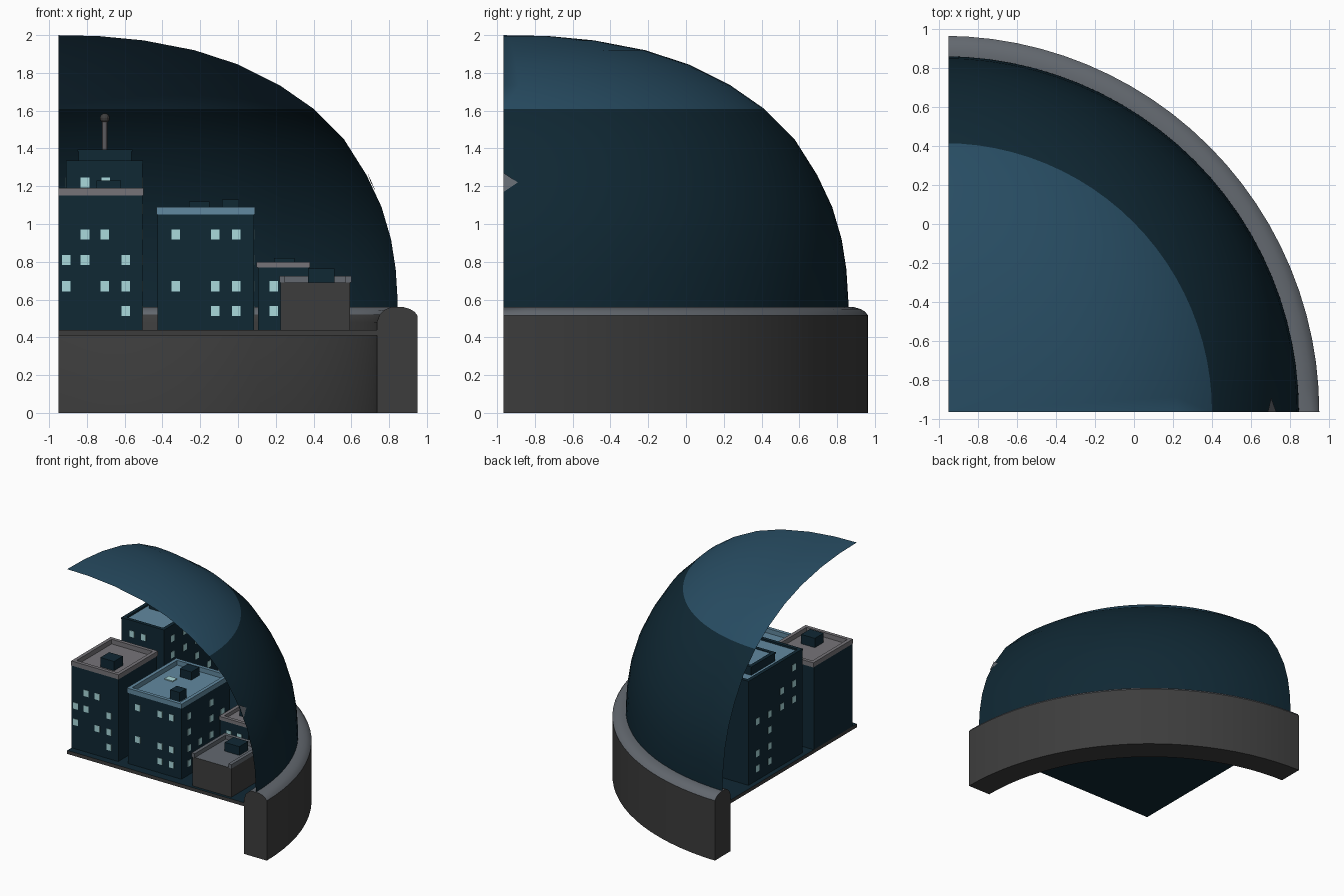
import bpy, bmesh, math, random
from mathutils import Vector

if "Cube" in bpy.data.objects:
    bpy.data.objects.remove(bpy.data.objects["Cube"])
random.seed(4)


def material(name, rgb):
    m = bpy.data.materials.new(name)
    m.use_nodes = True
    m.diffuse_color = (*rgb, 1)
    m.node_tree.nodes["Principled BSDF"].inputs["Base Color"].default_value = (*rgb, 1)
    return m


NAVY = material("dark navy", (0.005, 0.021, 0.034))
BLUE = material("mid navy", (0.021, 0.074, 0.125))
STEEL = material("steel blue", (0.12, 0.25, 0.35))
SLATE = material("slate grey", (0.125, 0.14, 0.16))
TAUPE = material("warm grey", (0.18, 0.175, 0.19))
GREY = material("dark grey", (0.046, 0.046, 0.046))
GLOW = material("window cyan", (0.40, 0.70, 0.72))

CENTRE = Vector((-0.98, -0.965, 0))   # axis of the globe
CUT_X, CUT_Y, GROUND = -0.95, -0.965, 0.44


def finish(bm, name, mats, rule=None):
    """Turn a bmesh into an object; rule maps a face to a material index."""
    bm.normal_update()
    if rule:
        for f in bm.faces:
            f.material_index = rule(f)
    me = bpy.data.meshes.new(name)
    bm.to_mesh(me)
    bm.free()
    for m in mats:
        me.materials.append(m)
    ob = bpy.data.objects.new(name, me)
    bpy.context.collection.objects.link(ob)
    return ob


def add_box(bm, x0, x1, y0, y1, z0, z1):
    vs = bmesh.ops.create_cube(bm, size=1)["verts"]
    for v in vs:
        v.co = ((x0, x1)[v.co.x > 0], (y0, y1)[v.co.y > 0], (z0, z1)[v.co.z > 0])


def box(name, mats, *size, rule=None):
    bm = bmesh.new()
    add_box(bm, *size)
    return finish(bm, name, mats, rule)


def quarter_lathe(name, profile, mats, rule, solid=True):
    """Revolve an (r, z) profile and keep the quarter behind both cuts."""
    bm = bmesh.new()
    vs = [bm.verts.new(CENTRE + Vector((r, 0, z))) for r, z in profile]
    pairs = list(zip(vs, vs[1:])) + ([(vs[-1], vs[0])] if solid else [])
    es = [bm.edges.new(p) for p in pairs]
    bmesh.ops.spin(bm, geom=vs + es, cent=CENTRE, axis=(0, 0, 1),
                   angle=math.tau, steps=96)
    bmesh.ops.remove_doubles(bm, verts=bm.verts, dist=1e-4)
    for co, no in (((0, CUT_Y, 0), (0, -1, 0)), ((CUT_X, 0, 0), (-1, 0, 0))):
        bmesh.ops.bisect_plane(bm, geom=bm.verts[:] + bm.edges[:] + bm.faces[:],
                               plane_co=co, plane_no=no, clear_outer=True)
        if solid:
            bmesh.ops.holes_fill(bm, edges=[e for e in bm.edges if e.is_boundary], sides=0)
    bmesh.ops.recalc_face_normals(bm, faces=bm.faces)
    if not solid:
        # Make the open shell face away from the axis
        if sum(f.normal.dot(f.calc_center_median() - CENTRE) for f in bm.faces) < 0:
            bmesh.ops.reverse_faces(bm, faces=bm.faces)
    ob = finish(bm, name, mats, rule)
    bpy.ops.object.select_all(action='DESELECT')
    ob.select_set(True)
    bpy.context.view_layer.objects.active = ob
    bpy.ops.object.shade_smooth_by_angle(angle=math.radians(32))
    return ob


def is_cut(f):
    return f.normal.x < -0.99 and f.calc_center_median().x < CUT_X + 0.01 or \
        f.normal.y < -0.99 and f.calc_center_median().y < CUT_Y + 0.01


# Base ring with a rounded, paler top
ring = [(1.715, 0), (1.93, 0), (1.93, 0.515), (1.915, 0.535), (1.89, 0.55),
        (1.855, 0.56), (1.79, 0.56), (1.755, 0.545), (1.73, 0.52), (1.715, 0.48)]
quarter_lathe("base_ring", ring, [GREY, SLATE],
              lambda f: int(f.calc_center_median().z > 0.515 and not is_cut(f)))

# Ground plate
quarter_lathe("ground_plate", [(0, 0.41), (1.72, 0.41), (1.72, GROUND), (0, GROUND)],
              [GREY, NAVY], lambda f: int(abs(f.normal.z) > 0.9))

# Dome shell with a lighter cap
dome = [(1.826, 0.5), (1.825, 0.6), (1.815, 0.76), (1.79, 0.92), (1.74, 1.09),
        (1.66, 1.26), (1.54, 1.45), (1.38, 1.61), (1.2, 1.735), (0.98, 1.845),
        (0.75, 1.92), (0.48, 1.972), (0.24, 1.995), (0, 2)]
quarter_lathe("dome", dome, [NAVY, BLUE],
              lambda f: int(f.calc_center_median().z > 1.61), solid=False)

# Small grey fleck on the dome edge
bm = bmesh.new()
bm.faces.new([bm.verts.new(p) for p in
              ((0.73, CUT_Y, 1.17), (0.703, -0.89, 1.22), (0.686, CUT_Y, 1.27))])
finish(bm, "dome_fleck", [SLATE])


def parapet(name, mat, x0, x1, y0, y1, z0, z1, front=True):
    t, o = 0.03, 0.006
    x0, x1, y0, y1 = max(x0 - o, CUT_X), x1 + o, y0 - o, y1 + o
    bm = bmesh.new()
    add_box(bm, x0, x0 + t, y0, y1, z0, z1)
    add_box(bm, x1 - t, x1, y0, y1, z0, z1)
    add_box(bm, x0 + t, x1 - t, y1 - t, y1, z0, z1)
    if front:
        add_box(bm, x0 + t, x1 - t, y0, y0 + t, z0, z1)
    finish(bm, name, [mat])


def windows(name, spots, side, plane):
    """Thin lit panes at (u, z) on a wall; side is the wall's axis."""
    bm = bmesh.new()
    w, h, d = 0.023, 0.027, 0.003
    for u, z in spots:
        if side == "y":
            add_box(bm, max(u - w, CUT_X), u + w, plane - d, plane + d, z - h, z + h)
        else:
            add_box(bm, plane - d, plane + d, u - w, u + w, z - h, z + h)
    finish(bm, name, [GLOW])


def scatter(start, end, count, rows, chance=0.6):
    step = (end - start) / count
    return [(start + step * (i + 0.5), z) for i in range(count) for z in rows
            if random.random() < chance]


def building(name, wall, roof, x0, x1, y0, y1, top, rim, front=True):
    box(name + "_walls", [wall, roof], x0, x1, y0, y1, GROUND, top,
        rule=lambda f: int(f.normal.z > 0.9))
    parapet(name + "_parapet", roof, x0, x1, y0, y1, top, rim, front)


ROWS = (0.54, 0.67, 0.81, 0.945)

# Front left block
building("left_block", NAVY, TAUPE, CUT_X, -0.506, -0.905, -0.38, 1.15, 1.19)
box("left_block_roof_unit", [NAVY], -0.75, -0.62, -0.8, -0.68, 1.15, 1.23)
lit = {-0.91: (1, 2), -0.81: (2, 3), -0.705: (1, 3), -0.595: (0, 1, 2)}
windows("left_block_windows", [(x, ROWS[i]) for x in lit for i in lit[x]], "y", -0.905)

# Middle block
building("middle_block", NAVY, STEEL, -0.425, 0.085, -0.89, -0.23, 1.05, 1.09)
box("middle_roof_unit_front", [NAVY], -0.085, 0.005, -0.8, -0.71, 1.05, 1.13)
box("middle_roof_unit_back", [NAVY], -0.26, -0.15, -0.42, -0.31, 1.05, 1.12)
box("middle_skylight", [GLOW], -0.33, -0.25, -0.53, -0.47, 1.05, 1.058)
windows("middle_front_windows",
        [(x, ROWS[i]) for x in (-0.33, -0.12, -0.01) for i in (0, 1, 3)
         if (x, i) != (-0.33, 0)], "y", -0.89)
windows("middle_side_windows", scatter(-0.86, -0.26, 4, ROWS), "x", 0.085)

# Tall tower with a stepped top and mast
box("tower_walls", [NAVY, STEEL], -0.91, -0.505, -0.285, 0.45, GROUND, 1.32,
    rule=lambda f: int(f.normal.z > 0.9))
parapet("tower_parapet", NAVY, -0.905, -0.51, -0.28, 0.445, 1.32, 1.335)
box("tower_step", [NAVY, STEEL], -0.845, -0.565, 0.0, 0.32, 1.32, 1.39,
    rule=lambda f: int(f.normal.z > 0.9))
parapet("tower_step_rim", NAVY, -0.845, -0.565, 0.0, 0.32, 1.385, 1.395)
bm = bmesh.new()
bmesh.ops.create_cone(bm, cap_ends=True, segments=10, radius1=0.016, radius2=0.016, depth=0.18)
bmesh.ops.translate(bm, verts=bm.verts, vec=(-0.705, 0.16, 1.47))
finish(bm, "mast", [TAUPE])
bm = bmesh.new()
bmesh.ops.create_uvsphere(bm, u_segments=12, v_segments=8, radius=0.026)
bmesh.ops.translate(bm, verts=bm.verts, vec=(-0.705, 0.16, 1.56))
finish(bm, "mast_ball", [GREY])
windows("tower_front_windows", [(-0.81, 1.22), (-0.7, 1.22)], "y", -0.285)
tall_rows = ROWS + (1.08, 1.22)
windows("tower_left_windows", scatter(-0.25, 0.41, 4, tall_rows, 0.65), "x", -0.91)
windows("tower_right_windows", scatter(-0.25, 0.41, 4, tall_rows), "x", -0.505)

# Low block at the back right
building("back_block", NAVY, TAUPE, 0.105, 0.375, -0.395, 0.0, 0.77, 0.8)
box("back_block_roof_unit", [NAVY], 0.19, 0.3, -0.25, -0.15, 0.77, 0.82)
windows("back_block_windows", [(0.19, 0.54), (0.19, 0.67), (0.29, 0.67)], "y", -0.395)
windows("back_block_side_windows", scatter(-0.37, -0.03, 3, ROWS[:2]), "x", 0.375)

# Small grey block at the front right
building("grey_block", GREY, SLATE, 0.226, 0.594, -0.94, -0.5, 0.69, 0.725, front=False)
box("grey_block_roof_unit", [NAVY], 0.37, 0.51, -0.71, -0.59, 0.69, 0.765)
